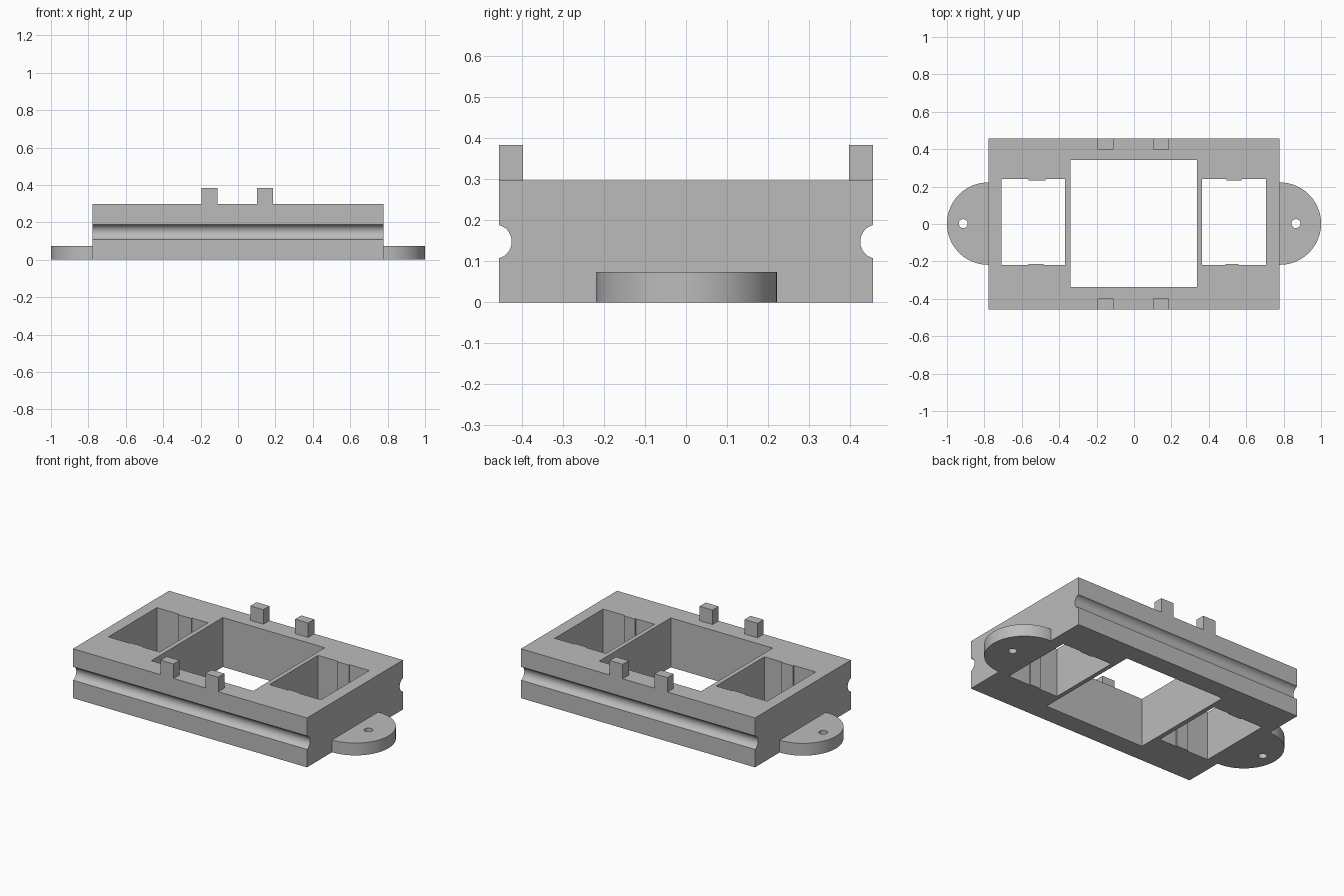
import bpy, bmesh, math
from mathutils import Vector

if "Cube" in bpy.data.objects:
    bpy.data.objects.remove(bpy.data.objects["Cube"])

grey = bpy.data.materials.new("plain_grey")
grey.diffuse_color = (0.5, 0.5, 0.5, 1)
grey.use_nodes = True
grey.node_tree.nodes["Principled BSDF"].inputs["Base Color"].default_value = grey.diffuse_color


def prism(name, points, direction):
    """Extrude a closed outline along a direction."""
    bm = bmesh.new()
    face = bm.faces.new([bm.verts.new(p) for p in points])
    ext = bmesh.ops.extrude_face_region(bm, geom=[face])
    moved = [g for g in ext["geom"] if isinstance(g, bmesh.types.BMVert)]
    bmesh.ops.translate(bm, verts=moved, vec=Vector(direction))
    bmesh.ops.recalc_face_normals(bm, faces=bm.faces)
    mesh = bpy.data.meshes.new(name)
    bm.to_mesh(mesh)
    bm.free()
    mesh.materials.append(grey)
    ob = bpy.data.objects.new(name, mesh)
    bpy.context.collection.objects.link(ob)
    return ob


def upright(name, outline, z0, z1):
    return prism(name, [(x, y, z0) for x, y in outline], (0, 0, z1 - z0))


def arc(cx, cy, r, a0, a1, n):
    """Points along an arc, angles in degrees."""
    angles = [math.radians(a0 + (a1 - a0) * i / n) for i in range(n + 1)]
    return [(cx + r * math.cos(a), cy + r * math.sin(a)) for a in angles]


def box(x0, x1, y0, y1):
    return [(x0, y0), (x1, y0), (x1, y1), (x0, y1)]


def cut(target, cutter):
    mod = target.modifiers.new("cut", "BOOLEAN")
    mod.operation = "DIFFERENCE"
    mod.solver = "EXACT"
    mod.object = cutter
    bpy.context.view_layer.objects.active = target
    bpy.ops.object.modifier_apply(modifier=mod.name)
    bpy.data.objects.remove(cutter)


def smooth(ob):
    bpy.ops.object.select_all(action="DESELECT")
    ob.select_set(True)
    bpy.context.view_layer.objects.active = ob
    bpy.ops.object.shade_smooth_by_angle(angle=math.radians(30))


W, D, H = 0.778, 0.456, 0.297

# Body: block section with a round groove along front and back
half = [(D, 0)] + arc(D + 0.011, 0.148, 0.042, 254.5, 105.5, 20) + [(D, H)]
section = half + [(-y, z) for y, z in reversed(half)]
body = prism("body", [(-W, y, z) for y, z in section], (2 * W, 0, 0))

# Centre opening
cut(body, upright("centre_cutter", box(-0.34, 0.338, -0.338, 0.342), -0.1, 0.5))

# Side openings, each with a shallow rib on the front and back walls
for x0, x1, f0, f1, b0, b1 in (
        (-0.708, -0.368, -0.563, -0.483, -0.563, -0.473),
        (0.364, 0.705, 0.488, 0.558, 0.495, 0.575)):
    lo, hi, rib = -0.22, 0.24, 0.007
    outline = [(x0, lo), (f0, lo), (f0, lo + rib), (f1, lo + rib), (f1, lo), (x1, lo),
               (x1, hi), (b1, hi), (b1, hi - rib), (b0, hi - rib), (b0, hi), (x0, hi)]
    cut(body, upright("side_cutter", outline, -0.1, 0.5))
smooth(body)

# Pegs on the front and back rims
for x in (-0.153, 0.145):
    for name, y0, y1 in (("front_peg", -D, -0.398), ("back_peg", 0.398, D)):
        upright(name, box(x - 0.043, x + 0.043, y0, y1), H, 0.384)

# Rounded mounting ears with screw holes
for name, side, hole_x in (("left_ear", -1, -0.913), ("right_ear", 1, 0.866)):
    outline = arc(side * 0.78, 0.002, 0.22, -90, 90 if side > 0 else -270, 48)
    root = side * W
    ear = upright(name, outline + [(root, 0.222), (root, -0.218)], 0, 0.074)
    cut(ear, upright("hole_cutter", arc(hole_x, 0.002, 0.024, 0, 348.75, 31), -0.1, 0.2))
    smooth(ear)
